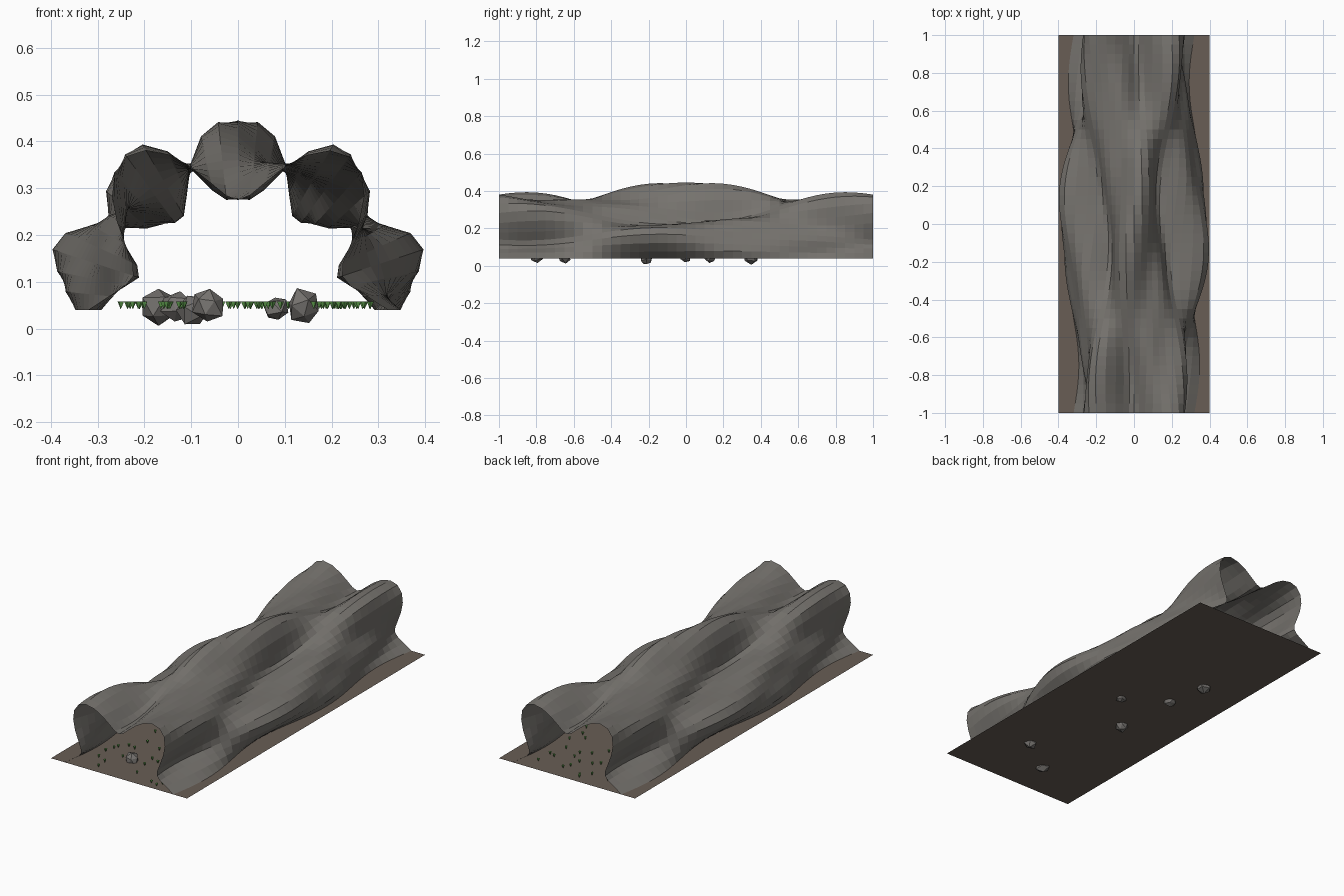
import bpy, bmesh, math, random
from mathutils import Vector, Matrix

if "Cube" in bpy.data.objects:
    bpy.data.objects.remove(bpy.data.objects["Cube"])

random.seed(4)
FLOOR = 0.04


def material(name, rgb):
    m = bpy.data.materials.new(name)
    m.diffuse_color = (*rgb, 1)
    m.use_nodes = True
    m.node_tree.nodes["Principled BSDF"].inputs["Base Color"].default_value = m.diffuse_color
    return m


def finish(name, bm, mat):
    me = bpy.data.meshes.new(name)
    bm.to_mesh(me)
    bm.free()
    ob = bpy.data.objects.new(name, me)
    bpy.context.collection.objects.link(ob)
    me.materials.append(mat)
    return ob


wall_mat = material("wall_stone", (0.18, 0.17, 0.155))
floor_mat = material("floor_earth", (0.14, 0.11, 0.09))
rock_mat = material("loose_rock", (0.18, 0.17, 0.16))
moss_mat = material("moss", (0.12, 0.36, 0.08))


# Tunnel wall: half-round arch rippled by a coarse and a fine wave
def wall_radius(theta, y):
    return (0.32 + 0.085 * math.sin(5 * theta) * math.cos(math.pi * y)
            + 0.028 * math.cos(9 * theta) * math.sin(2 * math.pi * y))


bm = bmesh.new()
rows = []
for j in range(41):
    y = -1 + j / 20
    row = []
    for i in range(31):
        a = math.pi * i / 30
        r = wall_radius(a, y)
        row.append(bm.verts.new((r * math.cos(a), y, FLOOR + r * math.sin(a))))
    rows.append(row)
for a, b in zip(rows, rows[1:]):
    for i in range(len(a) - 1):
        bm.faces.new((a[i], a[i + 1], b[i + 1], b[i]))
finish("tunnel_wall", bm, wall_mat)

# Floor sheet
bm = bmesh.new()
bmesh.ops.create_grid(bm, x_segments=1, y_segments=1, size=1,
                      matrix=Matrix.Translation((0, 0, FLOOR)) @ Matrix.Diagonal((0.4, 1, 1, 1)))
finish("tunnel_floor", bm, floor_mat)

# Loose rocks half sunk in the floor: x, y, z, radius
rocks = [(-0.17, 0.35, 0.045, 0.045), (-0.13, 0.13, 0.045, 0.036), (0.083, 0.0, 0.042, 0.029),
         (-0.094, -0.21, 0.038, 0.036), (0.14, -0.65, 0.046, 0.039), (-0.063, -0.8, 0.05, 0.039)]
for n, (x, y, z, r) in enumerate(rocks):
    bm = bmesh.new()
    bmesh.ops.create_icosphere(bm, subdivisions=1, radius=r,
                               matrix=Matrix.Rotation(n * 1.3, 4, (1, 0.4, 0.7)))
    for v in bm.verts:
        v.co = v.co * random.uniform(0.8, 1.12) + Vector((x, y, z))
        v.co.z = max(v.co.z, 0.002)
    finish(f"rock_{n + 1}", bm, rock_mat)

# Moss tufts: tiny upturned cones scattered over the floor
bm = bmesh.new()
for _ in range(110):
    y = random.uniform(-0.98, 0.98)
    half = 0.29 if abs(y) < 0.6 else 0.24
    pos = Matrix.Translation((random.uniform(-half, half), y, FLOOR + 0.01))
    spin = Matrix.Rotation(random.uniform(0, 6.28), 4, 'Z')
    bmesh.ops.create_cone(bm, cap_ends=True, segments=4, radius1=0.0005, radius2=0.008,
                          depth=0.016, matrix=pos @ spin)
finish("moss_tufts", bm, moss_mat)
